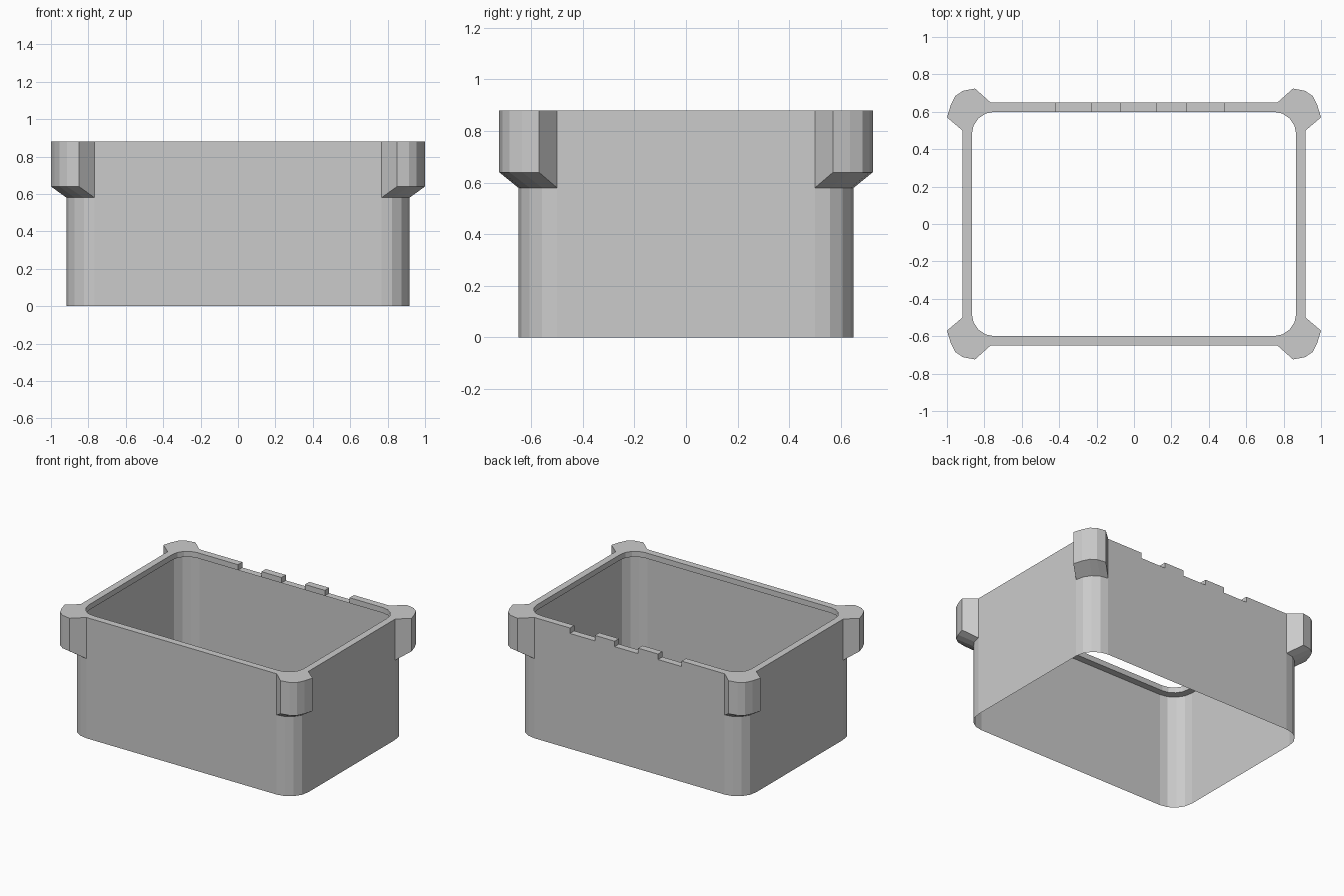
import bpy, bmesh, math

if "Cube" in bpy.data.objects:
    bpy.data.objects.remove(bpy.data.objects["Cube"])

W, D, TOP = 0.917, 0.65, 0.88       # outer half width, half depth, height
R, T, LIP = 0.15, 0.05, 0.04        # corner radius, rim width, lip height
SEG = 4
NOTCH = [0.48, 0.28, 0.12, -0.07, -0.23, -0.42]   # notch ends on the back rim


def corner(w, d, r):
    """Rounded corner points in the +x +y quadrant, from the side to the back."""
    return [(w - r + r * math.cos(a), d - r + r * math.sin(a))
            for a in (math.pi / 2 * i / SEG for i in range(SEG + 1))]


def outline(w, d, r):
    """Counter-clockwise rounded rectangle, with extra points along the back."""
    c = corner(w, d, r)
    pts = c + [(x, d) for x in NOTCH]
    pts += [(-x, y) for x, y in reversed(c)]
    pts += [(-x, -y) for x, y in c]
    pts += [(x, -y) for x, y in reversed(c)]
    return pts


def finish(bm, name):
    bmesh.ops.remove_doubles(bm, verts=bm.verts, dist=1e-5)
    bmesh.ops.recalc_face_normals(bm, faces=bm.faces)
    mesh = bpy.data.meshes.new(name)
    bm.to_mesh(mesh)
    bm.free()
    obj = bpy.data.objects.new(name, mesh)
    bpy.context.collection.objects.link(obj)
    return obj


# Thin open-bottomed wall with an inward rim, notched along the back
bm = bmesh.new()
outer, inner = outline(W, D, R), outline(W - T, D - T, R - 0.03)
n = len(outer)


def ring(pts, z):
    return [bm.verts.new((x, y, z)) for x, y in pts]


base = ring(outer, 0)
out_lo, out_hi = ring(outer, TOP - LIP), ring(outer, TOP)
in_lo, in_hi = ring(inner, TOP - LIP), ring(inner, TOP)
gaps = {SEG + 1 + k for k in (0, 2, 4)}
for i in range(n):
    j = (i + 1) % n
    bm.faces.new((base[i], base[j], out_lo[j], out_lo[i]))
    bm.faces.new((out_lo[i], out_lo[j], in_lo[j], in_lo[i]))
    if i in gaps:
        continue
    bm.faces.new((out_lo[i], out_lo[j], out_hi[j], out_hi[i]))
    bm.faces.new((out_hi[i], out_hi[j], in_hi[j], in_hi[i]))
    bm.faces.new((in_hi[i], in_hi[j], in_lo[j], in_lo[i]))
    # end caps beside the notches
    if (i - 1) % n in gaps:
        bm.faces.new((out_lo[i], out_hi[i], in_hi[i], in_lo[i]))
    if j in gaps:
        bm.faces.new((out_lo[j], in_lo[j], in_hi[j], out_hi[j]))
bmesh.ops.delete(bm, geom=[v for v in bm.verts if not v.link_faces], context='VERTS')
finish(bm, "case_wall")

# Corner bosses with a sloped underside
arc = [(1.0, 0.57), (0.98, 0.635), (0.955, 0.685), (0.915, 0.712), (0.85, 0.724)]
wall = corner(W, D, R)
for sx, sy, where in ((1, 1, "back_right"), (-1, 1, "back_left"),
                      (1, -1, "front_right"), (-1, -1, "front_left")):
    bm = bmesh.new()

    def row(pts, z):
        return [bm.verts.new((sx * x, sy * y, z)) for x, y in pts]

    a_hi, a_lo = row(arc, TOP), row(arc, 0.64)
    w_hi, w_lo = row(wall, TOP), row(wall, 0.58)
    for i in range(SEG):
        bm.faces.new((a_hi[i], a_hi[i + 1], a_lo[i + 1], a_lo[i]))
        bm.faces.new((a_lo[i], a_lo[i + 1], w_lo[i + 1], w_lo[i]))
        bm.faces.new((w_hi[i], w_hi[i + 1], a_hi[i + 1], a_hi[i]))
    for e in (0, SEG):
        bm.faces.new((w_hi[e], a_hi[e], a_lo[e], w_lo[e]))
    finish(bm, "corner_boss_" + where)
